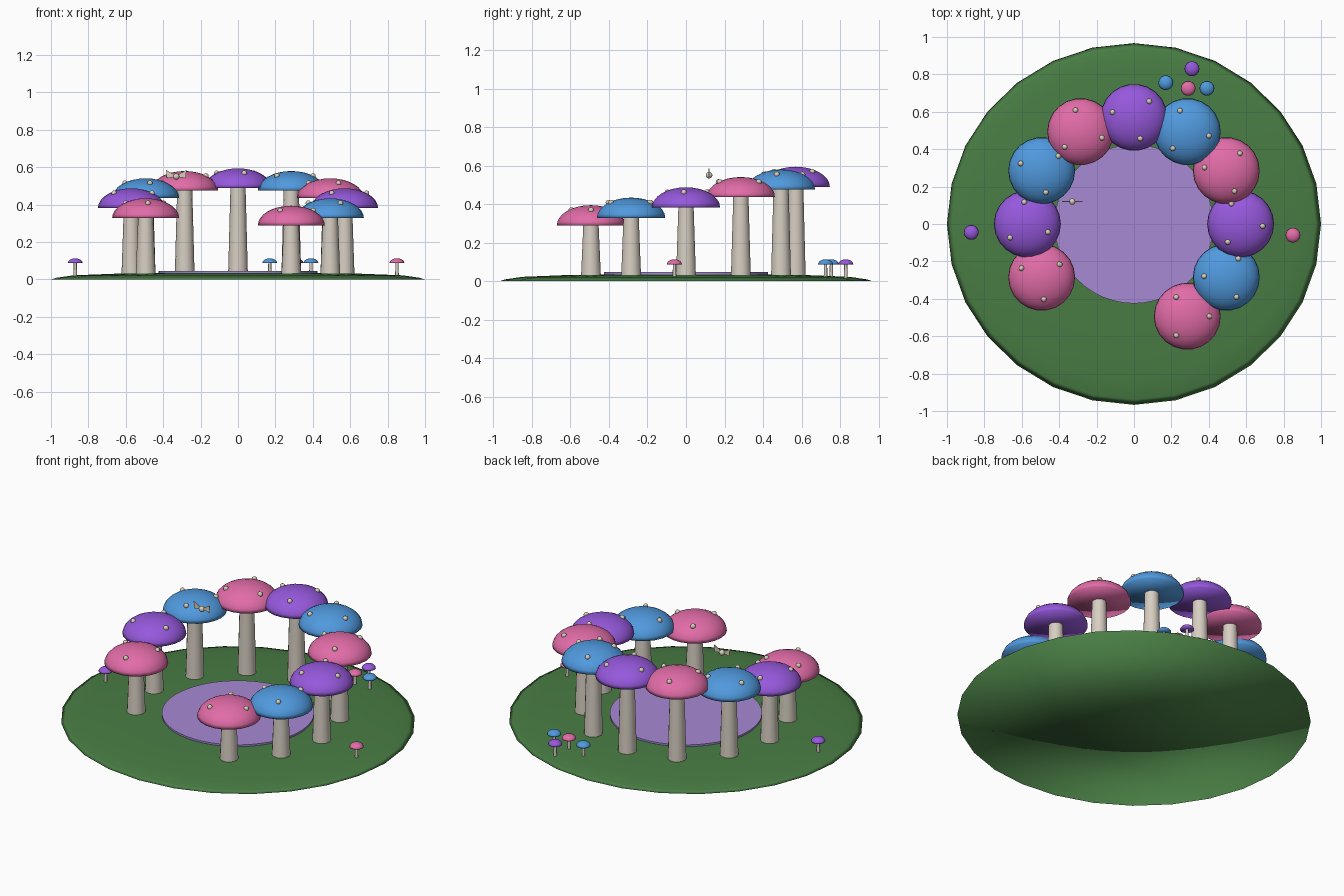
import bpy, bmesh, math
from mathutils import Matrix

if "Cube" in bpy.data.objects:
    bpy.data.objects.remove(bpy.data.objects["Cube"])


def material(name, rgb):
    m = bpy.data.materials.new(name)
    m.diffuse_color = (*rgb, 1)
    m.use_nodes = True
    m.node_tree.nodes["Principled BSDF"].inputs["Base Color"].default_value = m.diffuse_color
    return m


GREEN = material("moss green", (0.066, 0.205, 0.058))
LILAC = material("lilac", (0.39, 0.255, 0.66))
PINK = material("pink", (0.76, 0.15, 0.39))
BLUE = material("blue", (0.08, 0.32, 0.73))
PURPLE = material("purple", (0.305, 0.098, 0.716))
STEM = material("stem cream", (0.68, 0.62, 0.54))
SPOT = material("spot cream", (0.70, 0.63, 0.50))
CAPS = [PINK, BLUE, PURPLE]


def finish(bm, name, mat, loc=(0, 0, 0), angle=None):
    """Make an object; angle=None gives fully smooth shading."""
    bmesh.ops.recalc_face_normals(bm, faces=bm.faces[:])
    me = bpy.data.meshes.new(name)
    bm.to_mesh(me)
    bm.free()
    me.materials.append(mat)
    ob = bpy.data.objects.new(name, me)
    ob.location = loc
    bpy.context.collection.objects.link(ob)
    for p in me.polygons:
        p.use_smooth = True
    if angle is not None:
        bpy.ops.object.select_all(action='DESELECT')
        bpy.context.view_layer.objects.active = ob
        ob.select_set(True)
        bpy.ops.object.shade_smooth_by_angle(angle=math.radians(angle))
    return ob


def lathe(name, profile, sides, mat, loc=(0, 0, 0), angle=None, yscale=1.0):
    """Turn (radius, z) points around z; radius 0 makes a pole."""
    bm = bmesh.new()
    rings = []
    for r, z in profile:
        if r == 0:
            rings.append([bm.verts.new((0, 0, z))] * sides)
        else:
            rings.append([bm.verts.new((r * math.cos(t), r * yscale * math.sin(t), z))
                          for t in (2 * math.pi * k / sides for k in range(sides))])
    for a, b in zip(rings, rings[1:]):
        for k in range(sides):
            n = (k + 1) % sides
            quad = list(dict.fromkeys((a[k], a[n], b[n], b[k])))
            bm.faces.new(quad)
    return finish(bm, name, mat, loc, angle)


def dome(radius, height, steps):
    """Half ellipse profile closed by a flat underside."""
    arc = [(radius * math.cos(i * math.pi / 2 / steps), height * math.sin(i * math.pi / 2 / steps))
           for i in range(steps)]
    return [(0, 0)] + arc + [(0, height)]


# Mossy mound and the round clearing on it
lathe("ground", [(0, 0), (1, 0), (0.97, 0.009), (0.88, 0.022), (0.65, 0.031),
                 (0.45, 0.035), (0, 0.036)], 28, GREEN, yscale=0.967)
lathe("clearing", [(0, 0.02), (0.425, 0.02), (0.425, 0.046), (0, 0.046)], 48, LILAC, angle=30)

# Ring of large mushrooms, taller toward the back, with a gap at the front left
RING, CAP_R, CAP_H = 0.57, 0.179, 0.105
for i in range(10):
    a = math.radians(-60 + 30 * i)
    x, y = RING * math.cos(a), RING * math.sin(a)
    rim = 0.382 + 0.107 * math.sin(a)
    lathe(f"stem_{i}", [(0, 0.02), (0.053, 0.02), (0.040, rim + 0.02), (0, rim + 0.02)],
          14, STEM, (x, y, 0), 40)
    lathe(f"cap_{i}", dome(CAP_R, CAP_H, 8), 22, CAPS[i % 3], (x, y, rim))
    # Three spots on each cap, turned a little further on every mushroom
    bm = bmesh.new()
    for k in range(3):
        t = i + k * 2 * math.pi / 3
        r = 0.118
        z = CAP_H * math.sqrt(1 - (r / CAP_R) ** 2)
        bmesh.ops.create_uvsphere(bm, u_segments=10, v_segments=6, radius=0.015,
                                  matrix=Matrix.Translation((r * math.cos(t), r * math.sin(t), z)))
    finish(bm, f"cap_spots_{i}", SPOT, (x, y, rim))

# Little mushrooms outside the ring
for i, (x, y, mat) in enumerate([(-0.87, -0.045, PURPLE), (0.85, -0.06, PINK), (0.17, 0.755, BLUE),
                                 (0.31, 0.83, PURPLE), (0.29, 0.725, PINK), (0.39, 0.725, BLUE)]):
    lathe(f"small_stem_{i}", [(0, 0.012), (0.010, 0.012), (0.008, 0.095), (0, 0.095)],
          8, STEM, (x, y, 0), 50)
    lathe(f"small_cap_{i}", dome(0.040, 0.026, 5), 14, mat, (x, y, 0.087))

# Tiny winged creature hovering over the clearing: round body and two thin wings
FLYER = (-0.33, 0.12, 0.55)
bm = bmesh.new()
bmesh.ops.create_uvsphere(bm, u_segments=12, v_segments=8, radius=0.017)
finish(bm, "flyer_body", SPOT, FLYER)
for side, label in ((1, "right"), (-1, "left")):
    bm = bmesh.new()
    outline = [(0.008, 0.008), (0.055, 0.036), (0.050, -0.010), (0.030, -0.004), (0.008, -0.006)]
    face = bm.faces.new([bm.verts.new((side * px, -0.002, pz)) for px, pz in outline])
    top = bmesh.ops.extrude_face_region(bm, geom=[face])["geom"]
    bmesh.ops.translate(bm, vec=(0, 0.004, 0),
                        verts=[v for v in top if isinstance(v, bmesh.types.BMVert)])
    finish(bm, f"flyer_wing_{label}", SPOT, FLYER, 30)
